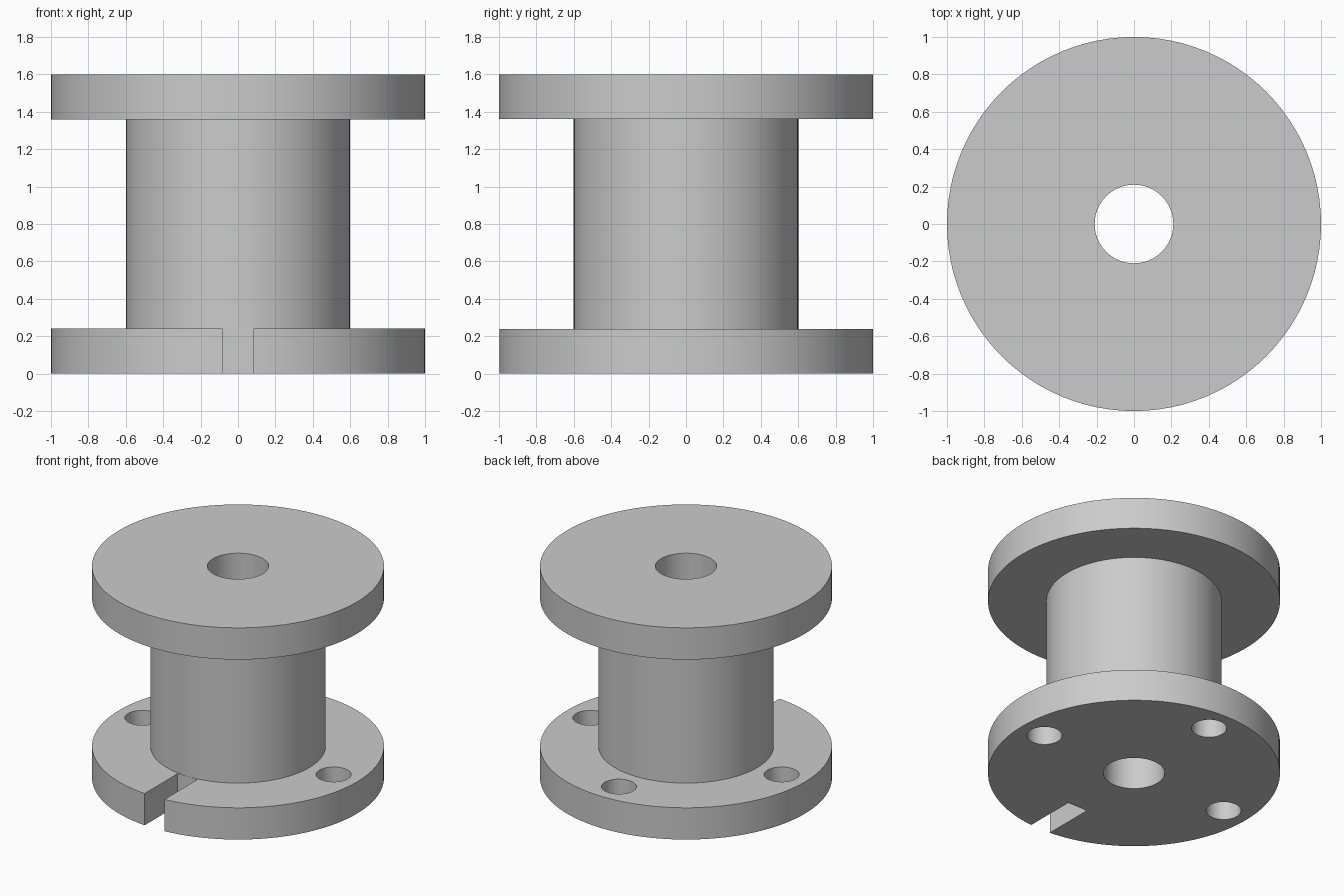
import bpy, bmesh, math

cube = bpy.data.objects.get("Cube")
if cube:
    bpy.data.objects.remove(cube, do_unlink=True)

SEGMENTS = 96
RIM, CORE, BORE = 1.0, 0.6, 0.21      # radii
HEIGHT, FLANGE = 1.6, 0.24            # total height, flange thickness
HOLE, HOLE_CIRCLE = 0.12, 0.8         # bolt hole radius, distance from axis
SLOT_HALF = 0.083

grey = bpy.data.materials.new("plain grey")
grey.use_nodes = True
grey.diffuse_color = (0.6, 0.6, 0.6, 1)
grey.node_tree.nodes["Principled BSDF"].inputs["Base Color"].default_value = (0.6, 0.6, 0.6, 1)


def lathe(name, profile):
    """Turn a closed (radius, z) profile around the z axis."""
    bm = bmesh.new()
    verts = [bm.verts.new((r, 0, z)) for r, z in profile]
    edges = [bm.edges.new((v, verts[i - 1])) for i, v in enumerate(verts)]
    bmesh.ops.spin(bm, geom=verts + edges, cent=(0, 0, 0), axis=(0, 0, 1),
                   angle=math.tau, steps=SEGMENTS, use_merge=True)
    bmesh.ops.remove_doubles(bm, verts=bm.verts, dist=1e-5)
    bmesh.ops.recalc_face_normals(bm, faces=bm.faces)
    mesh = bpy.data.meshes.new(name)
    bm.to_mesh(mesh)
    bm.free()
    obj = bpy.data.objects.new(name, mesh)
    bpy.context.collection.objects.link(obj)
    mesh.materials.append(grey)
    return obj


def cut(target, cutter):
    """Subtract the cutter from the target, then discard it."""
    cutter.hide_render = True
    cutter.data.materials.append(grey)
    mod = target.modifiers.new("cut", "BOOLEAN")
    mod.operation, mod.solver, mod.object = "DIFFERENCE", "EXACT", cutter
    bpy.ops.object.select_all(action="DESELECT")
    bpy.context.view_layer.objects.active = target
    target.select_set(True)
    bpy.ops.object.modifier_apply(modifier=mod.name)
    bpy.data.objects.remove(cutter, do_unlink=True)


# Spool: two flanges, core and through bore in one turned body
spool = lathe("flanged_spool", [
    (BORE, 0), (RIM, 0), (RIM, FLANGE), (CORE, FLANGE),
    (CORE, HEIGHT - FLANGE), (RIM, HEIGHT - FLANGE), (RIM, HEIGHT), (BORE, HEIGHT)])

# Bolt holes in the lower flange: left, back and right
for degrees in (0, 90, 180):
    a = math.radians(degrees)
    bpy.ops.mesh.primitive_cylinder_add(
        vertices=48, radius=HOLE, depth=FLANGE * 2,
        location=(HOLE_CIRCLE * math.cos(a), HOLE_CIRCLE * math.sin(a), FLANGE / 2))
    cut(spool, bpy.context.object)

# Slot from the front rim in to the core
slot_end, slot_start = -CORE - 0.001, -RIM - 0.1
bpy.ops.mesh.primitive_cube_add(size=1, location=(0, (slot_end + slot_start) / 2, FLANGE / 2))
slot = bpy.context.object
slot.scale = (SLOT_HALF * 2, slot_end - slot_start, FLANGE * 2)
cut(spool, slot)

# Smooth round walls with crisp rims
bpy.ops.object.select_all(action="DESELECT")
spool.select_set(True)
bpy.context.view_layer.objects.active = spool
bpy.ops.object.shade_smooth_by_angle(angle=math.radians(30))
